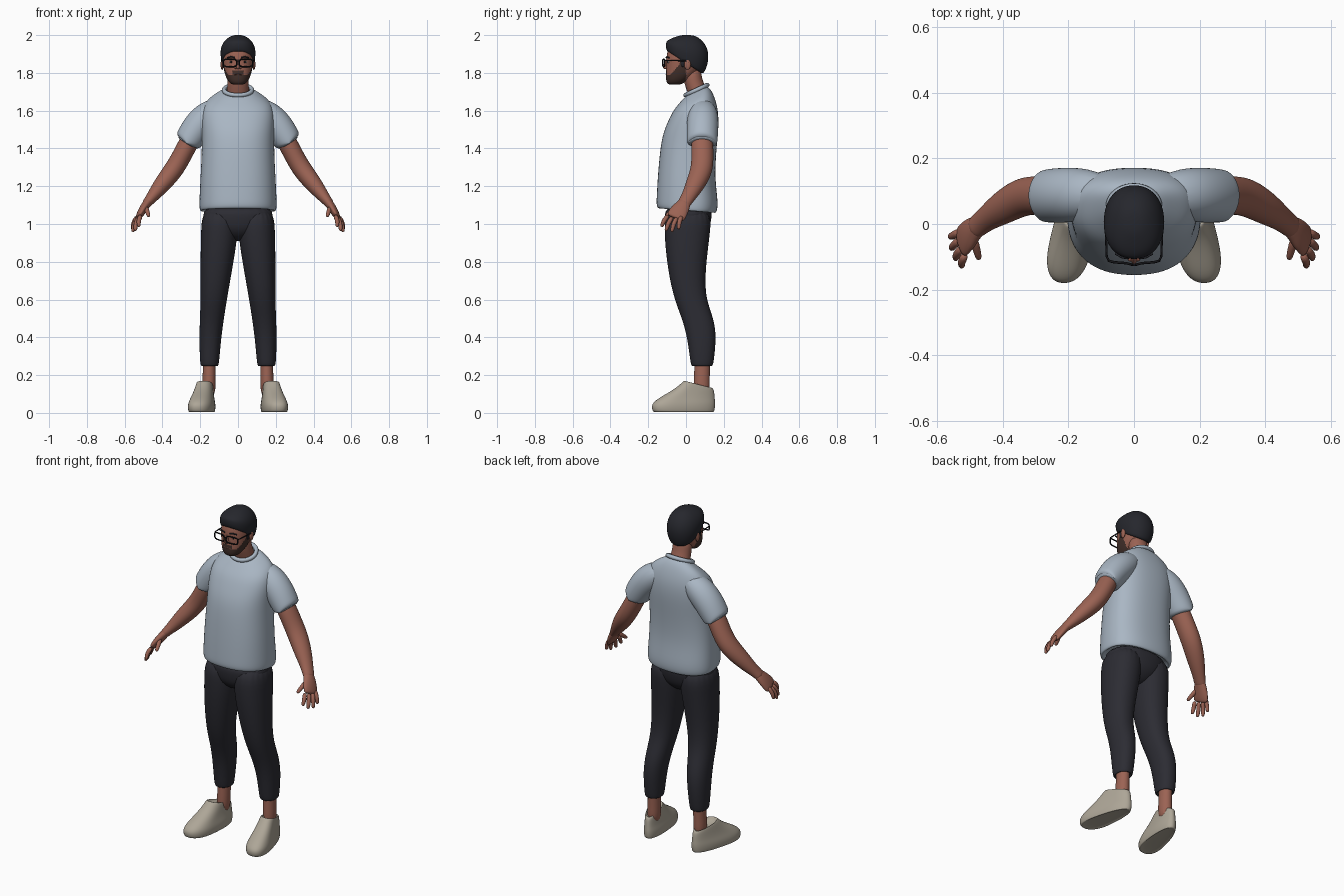
import bpy, math
from mathutils import Vector


def colour(name, rgb):
    m = bpy.data.materials.new(name)
    m.diffuse_color = (*rgb, 1)
    return m


SKIN = colour("skin", (.33, .125, .088))
SHIRT = colour("pale_blue_cloth", (.40, .47, .55))
PANTS = colour("dark_cloth", (.025, .025, .033))
SHOE = colour("beige_shoe", (.42, .38, .31))
HAIR = colour("black_hair", (.019, .02, .026))
BEARD = colour("brown_beard", (.055, .03, .024))
FRAME = colour("black_frame", (.008, .008, .01))
WHITE = colour("eye_white", (.5, .47, .45))


def spow(v, p):
    return math.copysign(abs(v) ** p, v)


def ring(z, y0, y1, rx, tilt=0, x=0, f=.5, p=2.2, egg=0, shear=0, n=24):
    """Level cross-section; f places its widest line, tilt leans it front to back."""
    ym, pts = y0 + f * (y1 - y0), []
    for i in range(n):
        a = math.tau * i / n
        c, s = spow(math.cos(a), 2 / p), spow(math.sin(a), 2 / p)
        y = ym + s * (y1 - ym if s > 0 else ym - y0)
        pts.append(Vector((x + c * rx * (1 - egg * s) + shear * y, y, z + tilt * (y - ym))))
    return pts


def tube(path, n=16):
    """Cross-sections along a path of (x, y, z, in-plane radius, depth radius)."""
    pts = [Vector(q[:3]) for q in path]
    out = []
    for i, q in enumerate(path):
        t = (pts[min(i + 1, len(pts) - 1)] - pts[max(i - 1, 0)]).normalized()
        ref = Vector((0, 1, 0))
        u = (ref - t * ref.dot(t)).normalized()
        v = t.cross(u)
        out.append([pts[i] + v * q[3] * math.cos(math.tau * k / n)
                    + u * q[4] * math.sin(math.tau * k / n) for k in range(n)])
    return out


def finish(ob, mat, mirror):
    bpy.context.collection.objects.link(ob)
    ob.data.materials.append(mat)
    if mirror:
        m = ob.modifiers.new("mirror", 'MIRROR')
        m.use_mirror_merge = False
    return ob


def loft(name, rings, mat, mirror=False, level=2):
    n, verts, faces = len(rings[0]), [v for r in rings for v in r], []
    for j in range(len(rings) - 1):
        for i in range(n):
            k = (i + 1) % n
            faces.append((j * n + i, j * n + k, (j + 1) * n + k, (j + 1) * n + i))
    faces += [tuple(range(n))[::-1], tuple(range((len(rings) - 1) * n, len(rings) * n))]
    me = bpy.data.meshes.new(name)
    me.from_pydata(verts, [], faces)
    # make the normals face outwards whichever way the loft runs
    import bmesh
    bm = bmesh.new()
    bm.from_mesh(me)
    bmesh.ops.recalc_face_normals(bm, faces=bm.faces)
    bm.to_mesh(me)
    bm.free()
    me.polygons.foreach_set("use_smooth", [True] * len(me.polygons))
    ob = bpy.data.objects.new(name, me)
    ob.modifiers.new("smooth", 'SUBSURF').levels = level
    ob.modifiers["smooth"].render_levels = level
    return finish(ob, mat, mirror)


def ball(name, loc, size, mat, mirror=False):
    x, y, z = loc
    a, b, c = size
    rows = [ring(z + c * math.sin(t), y - b * math.cos(t), y + b * math.cos(t), a * math.cos(t),
                 x=x, p=2, n=12) for t in [math.radians(d) for d in (-88, -60, -30, 0, 30, 60, 88)]]
    return loft(name, rows, mat, mirror, 1)


def wire(name, pts, r, mat, cyclic=False, mirror=False):
    cu = bpy.data.curves.new(name, 'CURVE')
    cu.dimensions, cu.bevel_depth, cu.bevel_resolution = '3D', r, 2
    sp = cu.splines.new('POLY')
    sp.points.add(len(pts) - 1)
    for q, co in zip(sp.points, pts):
        q.co = (*co, 1)
    sp.use_cyclic_u, cu.use_fill_caps = cyclic, True
    return finish(bpy.data.objects.new(name, cu), mat, mirror)


# Shirt: body, sleeves, collar
loft("shirt_body", [ring(*r, f=.58, p=2.35) for r in (
    (1.10, -.12, .13, .175), (1.072, -.13, .14, .185, -.08), (1.066, -.15, .158, .201, -.08),
    (1.085, -.158, .167, .206, -.08), (1.13, -.157, .170, .206, -.04), (1.25, -.151, .153, .200),
    (1.4, -.138, .162, .192), (1.5, -.122, .174, .195, .1), (1.58, -.094, .172, .197, .2),
    (1.642, -.067, .153, .180, .3), (1.682, -.032, .134, .125, .4), (1.71, .0, .112, .077, .45),
    (1.70, .01, .10, .065, .45))], SHIRT)
loft("sleeve", tube([
    (.06, .09, 1.635, .045, .05), (.15, .09, 1.583, .083, .083), (.215, .088, 1.515, .083, .085),
    (.255, .086, 1.453, .076, .083), (.273, .085, 1.426, .071, .08), (.275, .085, 1.423, .066, .075),
    (.262, .085, 1.443, .058, .066)], 20), SHIRT, True)
collar = [(.074 * math.cos(a), .055 + .058 * math.sin(a), 1.709 + .027 * math.sin(a))
          for a in [math.tau * i / 40 for i in range(40)]]
wire("collar", collar, .012, SHIRT, True)

# Trousers: hips and a mirrored leg
loft("hips", [ring(*r, n=20) for r in (
    (.91, -.03, .05, .04), (.93, -.07, .085, .08), (.97, -.106, .125, .15),
    (1.03, -.114, .137, .188), (1.10, -.114, .142, .188))], PANTS)
loft("trouser_leg", [ring(z, y0, y1, (b - a) / 2, x=(a + b) / 2, n=20) for z, y0, y1, a, b in (
    (.265, .045, .125, .117, .183), (.247, .038, .133, .11, .19), (.249, .028, .142, .103, .198),
    (.275, .022, .148, .099, .202), (.4, .006, .162, .088, .206), (.5, -.022, .148, .074, .202),
    (.6, -.062, .107, .058, .199), (.72, -.09, .102, .037, .199), (.85, -.108, .115, .014, .199),
    (.95, -.115, .128, .001, .197), (1.09, -.115, .141, -.001, .192))], PANTS, True)

# Ankles and shoes, toes turned outwards
loft("ankle", tube([(.152, .088, .32, .034, .042), (.152, .086, .24, .034, .042),
                    (.153, .083, .18, .036, .043), (.155, .083, .08, .036, .045)]), SKIN, True)
loft("shoe", [ring(*r, x=.183, f=.42, p=2.3, egg=.17, shear=-.17) for r in (
    (.012, -.14, .12, .045), (.004, -.165, .142, .057), (.006, -.177, .151, .063),
    (.03, -.183, .155, .066), (.052, -.178, .156, .064), (.075, -.147, .154, .057, -.02),
    (.102, -.092, .152, .050, -.06), (.13, -.045, .149, .045, -.1), (.152, -.014, .143, .041, -.25),
    (.157, -.004, .135, .037, -.27), (.135, .008, .125, .032, -.2))], SHOE, True)

# Arms and hands
loft("arm", tube([
    (.22, .085, 1.50, .05, .055), (.265, .085, 1.425, .053, .06), (.305, .088, 1.345, .052, .06),
    (.345, .082, 1.28, .053, .06), (.40, .05, 1.212, .047, .053), (.445, .02, 1.155, .035, .04),
    (.475, -.005, 1.118, .026, .036), (.49, -.015, 1.10, .025, .036)]), SKIN, True)
loft("palm", tube([
    (.465, .0, 1.13, .024, .032), (.485, -.012, 1.105, .024, .038), (.505, -.032, 1.075, .023, .05),
    (.523, -.053, 1.042, .018, .053), (.53, -.06, 1.03, .012, .045)], 12), SKIN, True)
for name, base, tip in (
        ("index_finger", (.513, -.092, 1.048), (.526, -.131, .985)),
        ("middle_finger", (.524, -.07, 1.04), (.545, -.108, .963)),
        ("ring_finger", (.53, -.046, 1.037), (.558, -.076, .958)),
        ("little_finger", (.53, -.022, 1.043), (.562, -.04, .972)),
        ("thumb", (.488, -.045, 1.09), (.472, -.108, 1.04))):
    b, t = Vector(base), Vector(tip)
    mid = b.lerp(t, .5) + Vector((.008, -.006, .003)) * (name != "thumb")
    loft(name, tube([(*b, .014, .014), (*mid, .0125, .0125), (*b.lerp(t, .88), .011, .011),
                     (*t, .006, .006)], 10), SKIN, True, 1)

# Neck, head with beard coloured by region, nose, ears
loft("neck", tube([(0, .075, 1.65, .064, .055), (0, .06, 1.70, .06, .05),
                   (0, .035, 1.76, .056, .05), (0, .03, 1.83, .056, .05)]), SKIN)
head = loft("head", [ring(*r, f=.52, p=2.25, n=32) for r in (
    (1.738, -.085, -.04, .022), (1.741, -.097, -.02, .038), (1.757, -.105, .005, .053),
    (1.78, -.107, .035, .065), (1.81, -.106, .065, .074), (1.85, -.104, .085, .080),
    (1.90, -.104, .10, .082), (1.95, -.085, .10, .075), (1.98, -.05, .06, .04))], SKIN)
head.data.materials.append(BEARD)
bpy.context.view_layer.objects.active = head
bpy.ops.object.modifier_apply(modifier="smooth")
for f in head.data.polygons:
    c = f.center
    limit = 1.813 if abs(c.x) < .03 else 1.788 + max(0, c.y + .085) * 1.1
    lips = abs(c.x) < .021 and 1.786 < c.z < 1.797
    f.material_index = int(c.y < .0 and c.z < limit and not lips)
wire("mouth_line", [(-.02, -.1055, 1.791), (0, -.1075, 1.792), (.02, -.1055, 1.791)], .0015, BEARD)
loft("nose", tube([(0, -.098, 1.872, .006, .008), (0, -.105, 1.85, .008, .011),
                   (0, -.109, 1.832, .011, .017), (0, -.103, 1.821, .008, .013)], 12), SKIN)
ball("nostril_wing", (.012, -.105, 1.829), (.008, .01, .008), SKIN, True)
ball("ear", (.084, .008, 1.845), (.009, .019, .03), SKIN, True)
ball("eye", (.036, -.093, 1.857), (.013, .006, .006), WHITE, True)
ball("pupil", (.036, -.098, 1.857), (.006, .003, .0058), FRAME, True)
wire("eyebrow", [(.016, -.104, 1.881), (.036, -.101, 1.886), (.056, -.09, 1.88)], .004, HAIR, False, True)

# Short hair cap, lower at the nape, with sideburns
loft("hair", [ring(*r) for r in (
    (1.86, -.085, .07, .07, -.65), (1.855, -.099, .082, .081, -.65), (1.862, -.105, .096, .088, -.63),
    (1.885, -.108, .110, .092, -.52), (1.91, -.107, .119, .094, -.4), (1.94, -.104, .120, .089, -.25),
    (1.97, -.084, .100, .072, -.12), (1.992, -.052, .062, .045), (2.001, -.022, .028, .018))], HAIR)
loft("sideburn", tube([(.076, -.022, 1.895, .008, .016), (.079, -.018, 1.86, .006, .012),
                       (.077, -.016, 1.828, .004, .008)], 10), HAIR, True, 1)

# Glasses: rounded frames, bridge, temples
lens = [(.042 + .035 * spow(math.cos(a), .5), -.118 + .006 * math.cos(a), 1.853 + .02 * spow(math.sin(a), .5))
        for a in [math.tau * i / 32 for i in range(32)]]
wire("lens_frame", lens, .0038, FRAME, True, True)
wire("glasses_bridge", [(-.009, -.123, 1.86), (0, -.125, 1.863), (.009, -.123, 1.86)], .0035, FRAME)
wire("glasses_temple", [(.076, -.112, 1.866), (.083, -.1, 1.866), (.087, .0, 1.864), (.088, .015, 1.855)],
     .0033, FRAME, False, True)
